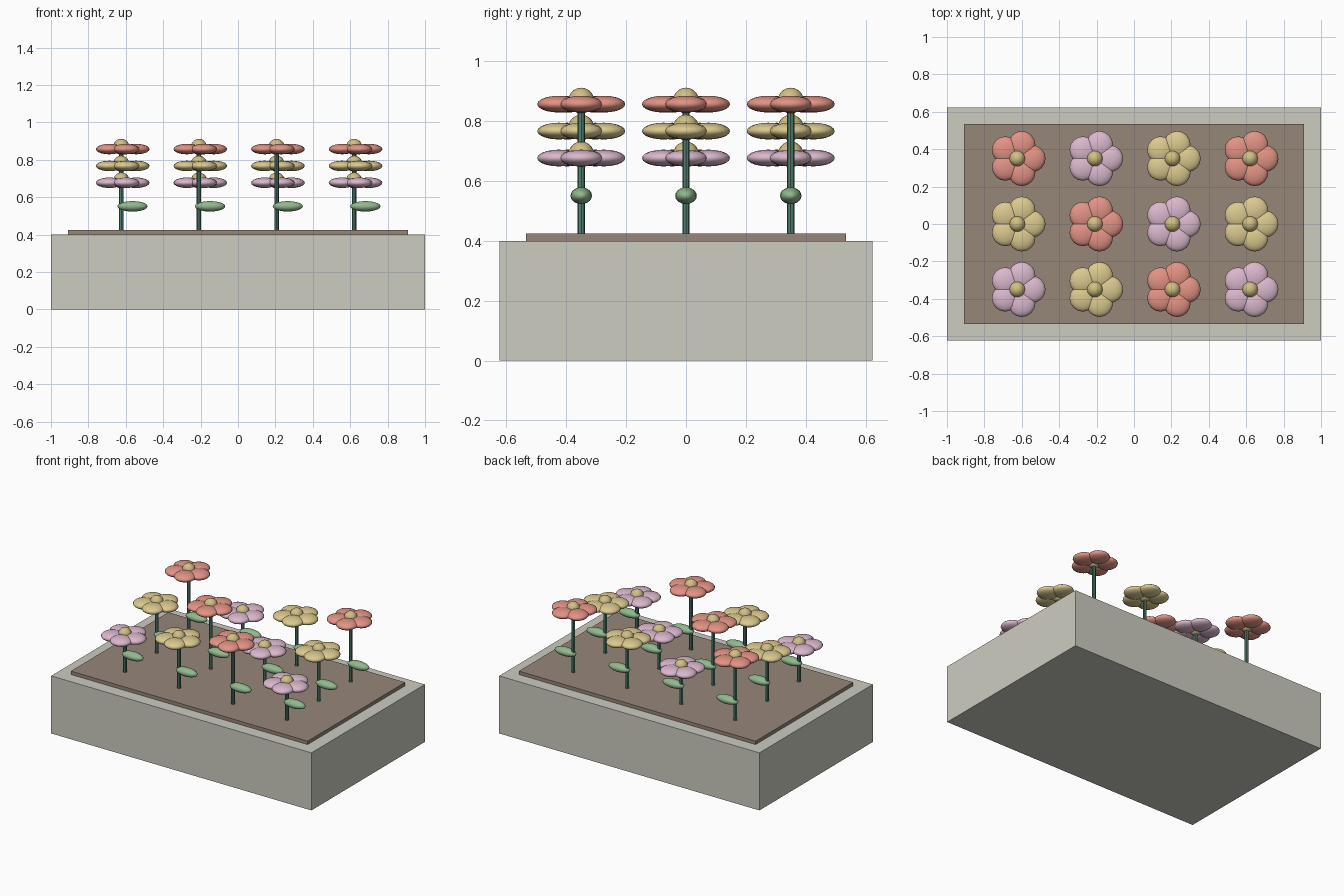
import bpy
import bmesh
import math
from mathutils import Matrix

default = bpy.data.objects.get("Cube")
if default:
    bpy.data.objects.remove(default, do_unlink=True)


def material(name, r, g, b):
    """Flat material from 0-255 display values, stored as linear."""
    col = [(c / 255) ** 2.2 for c in (r, g, b)] + [1]
    m = bpy.data.materials.new(name)
    m.use_nodes = True
    m.diffuse_color = col
    m.node_tree.nodes["Principled BSDF"].inputs["Base Color"].default_value = col
    return m


STONE = material("pale stone", 203, 203, 192)
SOIL = material("brown soil", 149, 133, 120)
STEM = material("dark green stem", 82, 128, 112)
LEAF = material("leaf green", 144, 184, 140)
PINK = material("pink petal", 218, 183, 204)
YELLOW = material("yellow petal", 218, 200, 142)
RED = material("coral petal", 226, 146, 132)
CENTRE = material("golden centre", 208, 190, 130)


def finish(bm, name, mat, smooth=True):
    me = bpy.data.meshes.new(name)
    bm.to_mesh(me)
    bm.free()
    me.materials.append(mat)
    for p in me.polygons:
        p.use_smooth = smooth
    ob = bpy.data.objects.new(name, me)
    bpy.context.collection.objects.link(ob)
    return ob


def box(name, mat, size, z0, z1):
    bm = bmesh.new()
    m = Matrix.Translation((0, 0, (z0 + z1) / 2)) @ Matrix.Diagonal((*size, z1 - z0, 1))
    bmesh.ops.create_cube(bm, size=1, matrix=m)
    return finish(bm, name, mat, False)


def ellipsoid(bm, centre, radii):
    m = Matrix.Translation(centre) @ Matrix.Diagonal((*radii, 1))
    bmesh.ops.create_uvsphere(bm, u_segments=16, v_segments=10, radius=1, matrix=m)


def flower(tag, x, y, z, petal_mat):
    # Stem
    bm = bmesh.new()
    bmesh.ops.create_cone(bm, cap_ends=True, segments=8, radius1=0.012, radius2=0.012,
                          depth=z - SOIL_TOP,
                          matrix=Matrix.Translation((x, y, (z + SOIL_TOP) / 2)))
    finish(bm, "stem_" + tag, STEM, False)
    # Single leaf pointing to +x
    bm = bmesh.new()
    ellipsoid(bm, (x + 0.06, y, 0.551), (0.081, 0.036, 0.028))
    finish(bm, "leaf_" + tag, LEAF)
    # Ring of five flattened petals
    bm = bmesh.new()
    for k in range(5):
        a = math.tau * k / 5
        ellipsoid(bm, (x + 0.079 * math.cos(a), y + 0.079 * math.sin(a), z),
                  (0.072, 0.072, 0.028))
    finish(bm, "petals_" + tag, petal_mat)
    # Round centre
    bm = bmesh.new()
    ellipsoid(bm, (x, y, z + 0.012), (0.043, 0.043, 0.043))
    finish(bm, "flower_centre_" + tag, CENTRE)


# Planter and soil slab
SOIL_TOP = 0.424
box("planter", STONE, (2, 1.245), 0, 0.4)
box("soil", SOIL, (1.82, 1.07), 0.4, SOIL_TOP)

# Grid of flowers, colour and height cycling along the diagonals
kinds = [(PINK, 0.677), (YELLOW, 0.767), (RED, 0.857)]
for row in range(3):
    for col in range(4):
        mat, height = kinds[(row + col) % 3]
        flower(f"{row + 1}_{col + 1}", -0.624 + 0.415 * col, 0.35 * (row - 1), height, mat)
